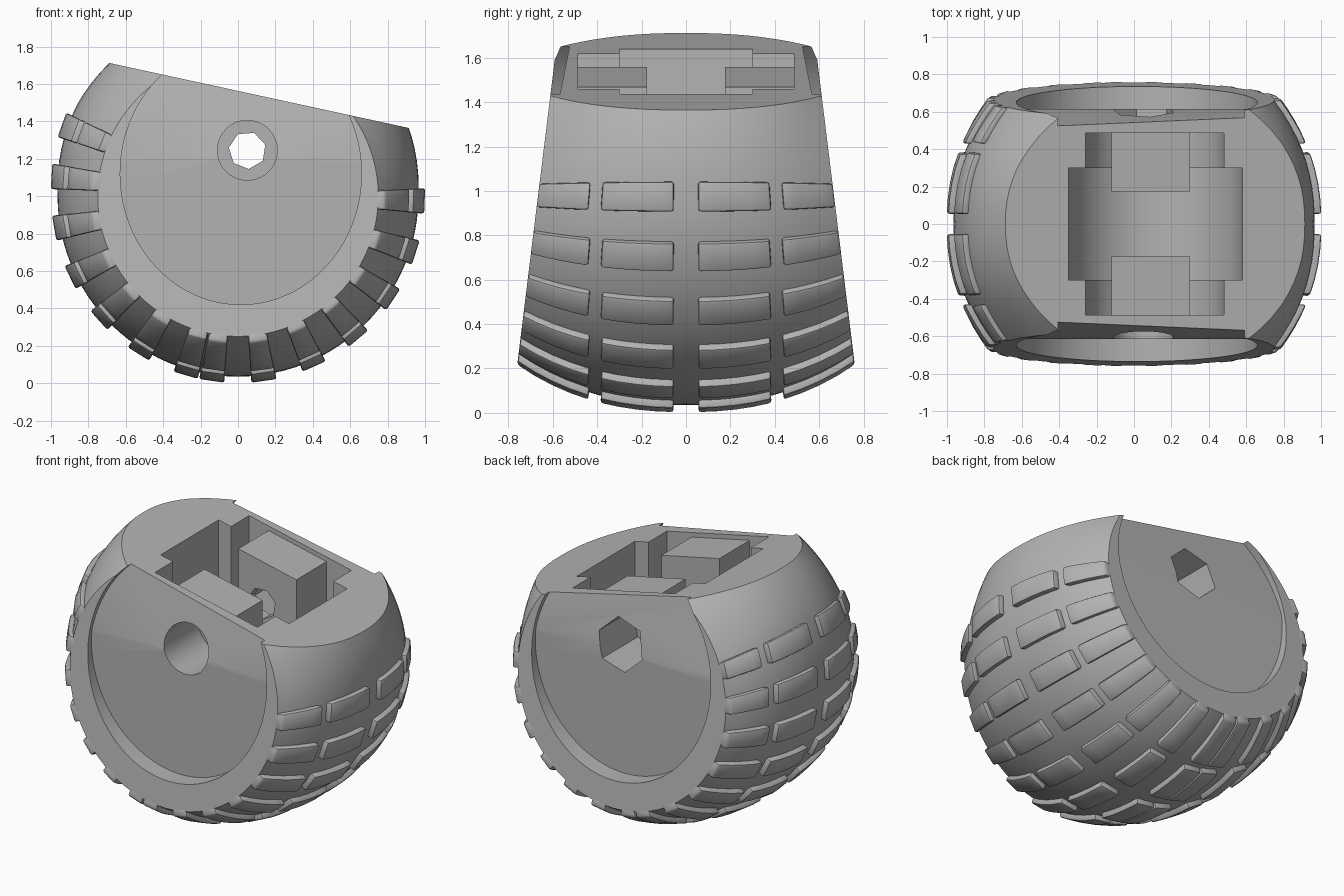
import bpy, bmesh, math
from mathutils import Vector

if "Cube" in bpy.data.objects:
    bpy.data.objects.remove(bpy.data.objects["Cube"])

grey = bpy.data.materials.new("plain grey")
grey.use_nodes = True
colour = (0.45, 0.45, 0.45, 1)
grey.diffuse_color = colour
grey.node_tree.nodes["Principled BSDF"].inputs["Base Color"].default_value = colour

CENTRE = 1.0       # height of the barrel axis
SLOPE = 0.217      # tilt of the sliced top


def half_width(z):
    return 0.76 - 0.123 * (z - 0.22)


def top_height(x):
    return 1.5625 - SLOPE * x


def surface(angle, s, lift=0.0):
    """Point on the barrel: angle around the y axis, s from -1 to 1 across."""
    flare = 0.025 * min(1, max(0, math.sin(angle)) * 2) * (1 - s * s)
    r = 0.965 + flare - 0.215 * abs(s) ** 2.3 + lift
    z = CENTRE + r * math.sin(angle)
    return Vector((r * math.cos(angle), s * half_width(z), z))


def finish(bm, name):
    bmesh.ops.recalc_face_normals(bm, faces=bm.faces)
    mesh = bpy.data.meshes.new(name)
    bm.to_mesh(mesh)
    bm.free()
    mesh.materials.append(grey)
    ob = bpy.data.objects.new(name, mesh)
    bpy.context.collection.objects.link(ob)
    return ob


def activate(ob):
    bpy.ops.object.select_all(action='DESELECT')
    ob.select_set(True)
    bpy.context.view_layer.objects.active = ob


def apply_modifiers(ob):
    activate(ob)
    for name in [m.name for m in ob.modifiers]:
        bpy.ops.object.modifier_apply(modifier=name)


def loft(bm, rings):
    """Skin a row of closed point rings and cap both ends."""
    rings = [[bm.verts.new(p) for p in ring] for ring in rings]
    n = len(rings[0])
    for a, b in zip(rings, rings[1:]):
        for i in range(n):
            k = (i + 1) % n
            bm.faces.new((a[i], a[k], b[k], b[i]))
    bm.faces.new(rings[0])
    bm.faces.new(rings[-1])


def prism(name, outline, y0, y1):
    """Extrude an x-z outline along y; each end is a function of z."""
    bm = bmesh.new()
    loft(bm, [[(x, f(z), z) for x, z in outline] for f in (y0, y1)])
    return finish(bm, name)


def flat(y):
    return lambda z: y


def ellipse(cx, cz, rx, rz, n, start=0.0):
    return [(cx + rx * math.cos(start + math.tau * i / n),
             cz + rz * math.sin(start + math.tau * i / n)) for i in range(n)]


def trough(cx, r):
    """Round-bottomed pocket open at the top."""
    arc = [math.pi * (1 + i / 24) for i in range(25)]
    return [(cx + r * math.cos(a), 1.24 + r * math.sin(a)) for a in arc] + [
        (cx + r, 2), (cx - r, 2)]


def cut(target, cutter):
    m = target.modifiers.new("cut", 'BOOLEAN')
    m.operation = 'DIFFERENCE'
    m.solver = 'EXACT'
    m.object = cutter


# Barrel body
bm = bmesh.new()
AROUND, ACROSS = 96, 20
loft(bm, [[surface(math.tau * i / AROUND, 2 * j / ACROSS - 1) for i in range(AROUND)]
          for j in range(ACROSS + 1)])

# Sloped slice across the top
bmesh.ops.bisect_plane(bm, geom=bm.verts[:] + bm.edges[:] + bm.faces[:],
                       plane_co=(0, 0, top_height(0)), plane_no=(SLOPE, 0, 1),
                       clear_outer=True)
bmesh.ops.holes_fill(bm, edges=[e for e in bm.edges if e.is_boundary], sides=0)
body = finish(bm, "barrel_body")

# Bearing blocks inside the cavity
blocks = []
for side, name in ((-1, "front_bearing_block"), (1, "back_bearing_block")):
    outline = [(-0.12, 0.72), (0.3, 0.72),
               (0.3, top_height(0.3) - 0.03), (-0.12, top_height(-0.12) - 0.03)]
    blocks.append(prism(name, outline, flat(side * 0.175), flat(side * 0.495)))

# Recessed end discs: upright below, leaning inward towards the top
disc = ellipse(0.015, 1.12, 0.645, 0.7, 80)
cutters = []
for side in (-1, 1):
    cutters.append(prism("lower_recess_cutter", disc, flat(side * 0.615), flat(side)))
    cutters.append(prism("upper_recess_cutter", disc,
                         lambda z: side * (0.615 - 0.2 * (z - 1.2)), flat(side)))

# Cavity: wide middle pocket and a narrower slot reaching both walls
cutters.append(prism("pocket_cutter", trough(0.115, 0.465), flat(-0.3), flat(0.3)))
cutters.append(prism("slot_cutter", trough(0.11, 0.37), flat(-0.487), flat(0.487)))

# Axle hole: round at the front, six-sided at the back, narrow in between
holes = [
    prism("round_hole_cutter", ellipse(0.05, 1.245, 0.16, 0.16, 40), flat(-1), flat(-0.25)),
    prism("hex_hole_cutter", ellipse(0.05, 1.245, 0.17, 0.17, 6, 0.3), flat(0.25), flat(1)),
    prism("axle_hole_cutter", ellipse(0.05, 1.245, 0.1, 0.1, 7, 0.3), flat(-0.9), flat(0.9)),
]
for c in cutters + holes:
    cut(body, c)
for block in blocks:
    for c in holes:
        cut(block, c)
for ob in [body] + blocks:
    apply_modifiers(ob)
for c in cutters + holes:
    bpy.data.objects.remove(c)

# Tread pads wrapped on the barrel
angles = [math.radians(-1.5 - 16.1 * k) for k in range(7)]
angles += [math.radians(158 + 15.95 * k) for k in range(7)]
HALF = math.radians(3.9)
corners = [(-HALF, -0.02), (HALF, -0.02), (HALF, 0.036), (-HALF, 0.036)]
bm = bmesh.new()
for angle in angles:
    width = half_width(CENTRE + 0.88 * math.sin(angle))
    for side in (-1, 1):
        for start, end in ((0.055 / width, 0.38 / width), (0.435 / width, 1.0)):
            steps = [side * (start + (end - start) * j / 4) for j in range(5)]
            loft(bm, [[surface(angle + turn, s, lift) for turn, lift in corners]
                      for s in steps])
treads = finish(bm, "tread_pads")
bevel = treads.modifiers.new("soft edges", 'BEVEL')
bevel.width = 0.012
bevel.segments = 2
bevel.limit_method = 'ANGLE'
bevel.angle_limit = math.radians(50)
apply_modifiers(treads)

# Smooth curved faces, keep hard edges
for ob in [body, treads] + blocks:
    activate(ob)
    bpy.ops.object.shade_smooth_by_angle(angle=math.radians(30))
